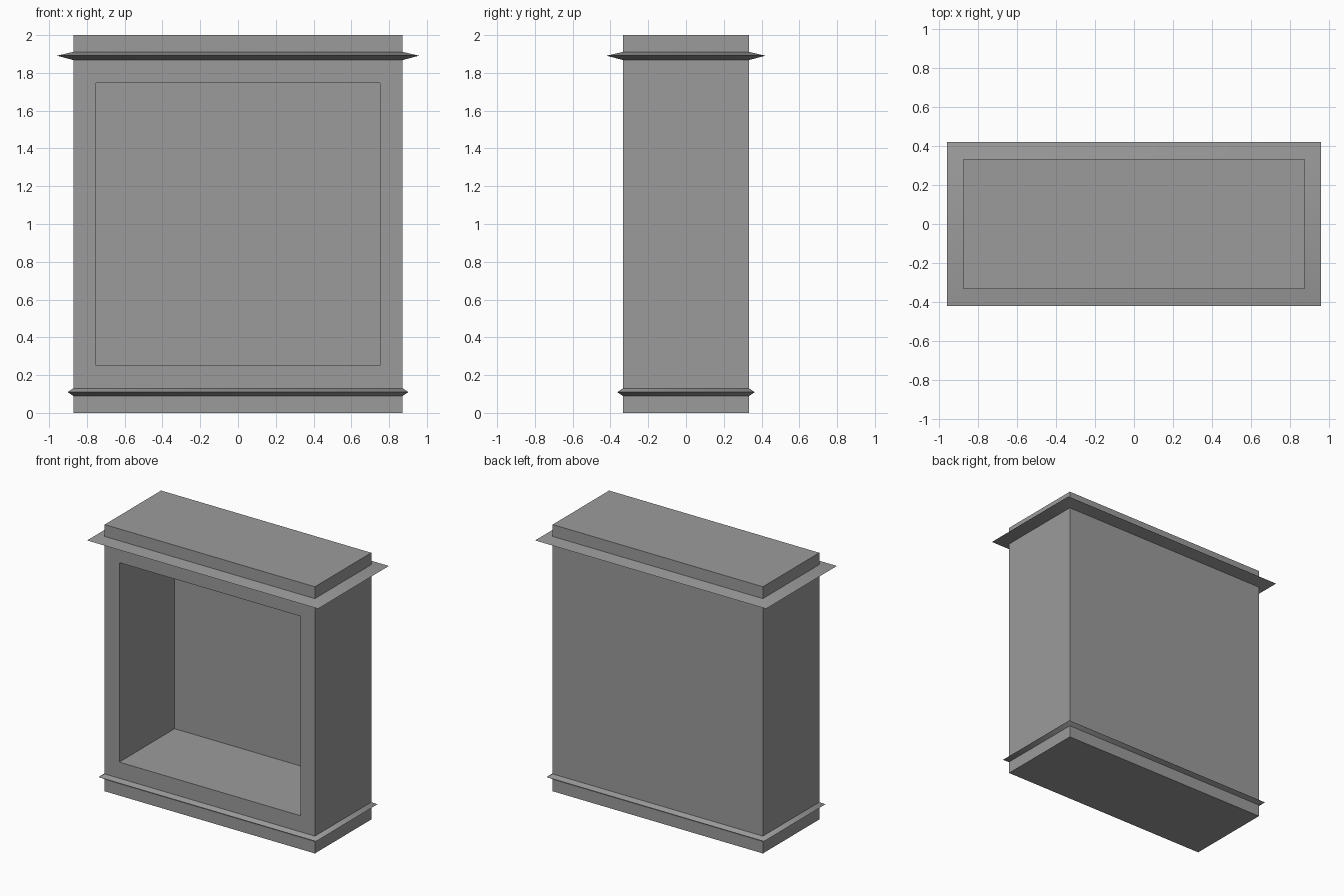
import bpy, bmesh, math
from mathutils import Vector

if "Cube" in bpy.data.objects:
    bpy.data.objects.remove(bpy.data.objects["Cube"])

HX, HY = 0.872, 0.334          # half width and half depth of the body
# Vertical profile: (height, how far the ring stands out from the body)
PROFILE = [(0, 0), (0.09, 0), (0.11, 0.03), (0.13, 0),
           (1.868, 0), (1.891, 0.086), (1.911, 0), (2.0, 0)]
MAIN = 3                       # profile span that holds the main panels

bm = bmesh.new()

# Stacked rectangular rings forming the body and both pointed mouldings
rings = []
for z, out in PROFILE:
    x, y = HX + out, HY + out
    rings.append([bm.verts.new(p) for p in
                  ((-x, -y, z), (x, -y, z), (x, y, z), (-x, y, z))])

front = None
for i, (lo, hi) in enumerate(zip(rings, rings[1:])):
    for k in range(4):
        n = (k + 1) % 4
        face = bm.faces.new((lo[k], lo[n], hi[n], hi[k]))
        if i == MAIN and k == 0:
            front = face

# Bottom and top
bm.faces.new(rings[0][::-1])
bm.faces.new(rings[-1])
bm.normal_update()

# Open front compartment: even frame, pushed in almost to the back
bmesh.ops.inset_region(bm, faces=[front], thickness=0.121, use_even_offset=True)
inner = bmesh.ops.extrude_discrete_faces(bm, faces=[front])["faces"][0]
bmesh.ops.translate(bm, verts=inner.verts, vec=Vector((0, 2 * HY - 0.012, 0)))

bmesh.ops.recalc_face_normals(bm, faces=bm.faces)
mesh = bpy.data.meshes.new("bookcase_shell")
bm.to_mesh(mesh)
bm.free()
obj = bpy.data.objects.new("bookcase_shell", mesh)
bpy.context.collection.objects.link(obj)

# Dark grey finish
grey = bpy.data.materials.new("dark_grey")
grey.diffuse_color = (0.33, 0.33, 0.33, 1)
grey.use_nodes = True
grey.node_tree.nodes["Principled BSDF"].inputs["Base Color"].default_value = grey.diffuse_color
mesh.materials.append(grey)

# Soft shading around the shallow mouldings, crisp edges elsewhere
bpy.context.view_layer.objects.active = obj
obj.select_set(True)
bpy.ops.object.shade_smooth_by_angle(angle=math.radians(50))
